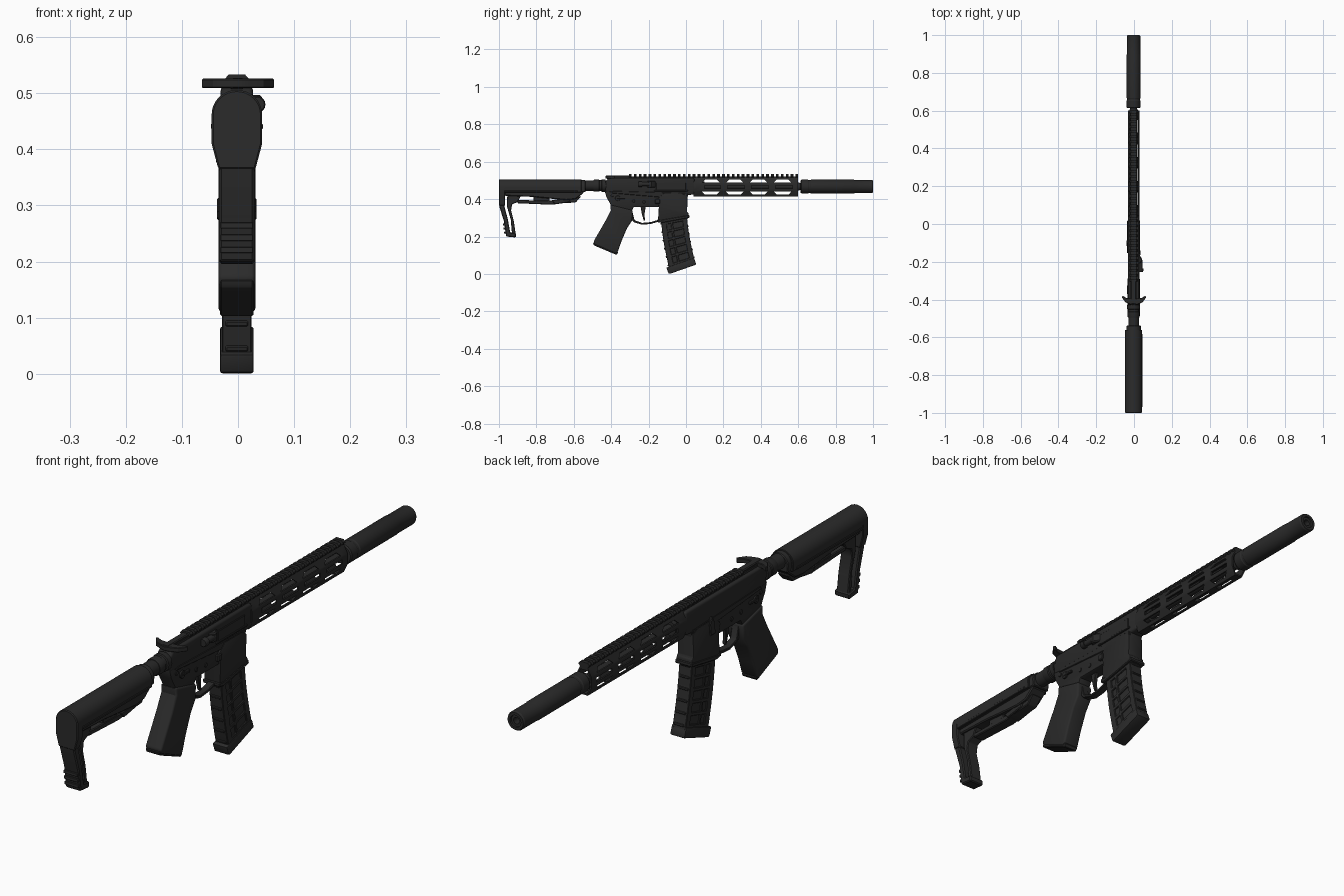
import bpy, bmesh, math
from mathutils import Vector

def material(name, v):
    m = bpy.data.materials.new(name)
    m.diffuse_color = (v, v, v, 1)
    return m

METAL = material("black_metal", 0.022)
POLY = material("black_polymer", 0.024)
ZB = 0.467          # bore height
CX = -0.002         # body sits slightly left of the handle centre

def finish(name, bm, mat, bevel=0.0, segs=1):
    bmesh.ops.recalc_face_normals(bm, faces=bm.faces)
    if bevel:
        es = [e for e in bm.edges if len(e.link_faces) == 2 and e.calc_face_angle(0) > 0.6]
        bmesh.ops.bevel(bm, geom=es, offset=bevel, segments=segs, affect='EDGES',
                        profile=0.5, clamp_overlap=True)
    me = bpy.data.meshes.new(name)
    bm.to_mesh(me)
    bm.free()
    me.materials.append(mat)
    ob = bpy.data.objects.new(name, me)
    ob.location.x = CX
    bpy.context.collection.objects.link(ob)
    return ob

def add_prism(bm, pts, a, b, axis):
    """axis x: pts are (y,z); y: pts are (x,z); z: pts are (x,y)"""
    def co(p, t):
        return {'x': (t, p[0], p[1]), 'y': (p[0], t, p[1]), 'z': (p[0], p[1], t)}[axis]
    lo = [bm.verts.new(co(p, a)) for p in pts]
    hi = [bm.verts.new(co(p, b)) for p in pts]
    bm.faces.new(lo)
    bm.faces.new(hi[::-1])
    n = len(pts)
    for i in range(n):
        j = (i + 1) % n
        bm.faces.new((lo[i], hi[i], hi[j], lo[j]))

def prism(name, pts, a, b, axis='x', mat=METAL, bevel=0.0, segs=1):
    bm = bmesh.new()
    add_prism(bm, pts, a, b, axis)
    return finish(name, bm, mat, bevel, segs)

def rect(a0, a1, b0, b1):
    return [(a0, b0), (a1, b0), (a1, b1), (a0, b1)]

def box(name, x, y, z, mat=METAL, bevel=0.0):
    return prism(name, rect(*y, *z), x[0], x[1], 'x', mat, bevel)

def lathe(name, prof, z=ZB, n=32, mat=METAL):
    """prof: (y, radius) pairs revolved around the bore direction"""
    bm = bmesh.new()
    rings = [[bm.verts.new((r * math.cos(2 * math.pi * i / n), y,
                            z + r * math.sin(2 * math.pi * i / n))) for i in range(n)]
             for y, r in prof]
    for r0, r1 in zip(rings, rings[1:]):
        for i in range(n):
            j = (i + 1) % n
            bm.faces.new((r0[i], r0[j], r1[j], r1[i]))
    bm.faces.new(rings[0])
    bm.faces.new(rings[-1])
    return finish(name, bm, mat)

def disc(name, y, z, r, x0, x1, n=16, mat=METAL):
    return prism(name, [(y + r * math.cos(2 * math.pi * i / n), z + r * math.sin(2 * math.pi * i / n))
                        for i in range(n)], x0, x1, 'x', mat, 0.001)

# suppressor, barrel
lathe("suppressor", [(0.613, 0.02), (0.613, 0.033), (0.618, 0.037), (0.652, 0.037), (0.656, 0.0345),
                     (0.664, 0.0345), (0.668, 0.037), (0.896, 0.037), (0.9, 0.0355), (0.994, 0.0355),
                     (1.0, 0.032), (1.0, 0.022), (0.994, 0.021), (0.994, 0.012), (0.93, 0.012)])
lathe("barrel", [(0.0, 0.015), (0.625, 0.015)], n=20)
lathe("muzzle_nut", [(0.59, 0.022), (0.606, 0.022), (0.606, 0.019), (0.616, 0.019)], n=20)
lathe("barrel_nut", [(0.03, 0.026), (0.10, 0.026)], n=20)

# handguard: hollow octagon cut by rows of slots
def octagon(d):
    return [(0.031 - d, 0.446), (0.031 - d, 0.484), (0.016 - d / 2, 0.514 - d), (-0.016 + d / 2, 0.514 - d),
            (-0.031 + d, 0.484), (-0.031 + d, 0.446), (-0.016 + d / 2, 0.413 + d), (0.016 - d / 2, 0.413 + d)]
bm = bmesh.new()
rings = [[bm.verts.new((x, y, z)) for x, z in octagon(d)]
         for y, d in ((0.04, 0), (0.6, 0), (0.6, 0.006), (0.04, 0.006))]
for k in range(4):
    r0, r1 = rings[k], rings[(k + 1) % 4]
    for i in range(8):
        j = (i + 1) % 8
        bm.faces.new((r0[i], r0[j], r1[j], r1[i]))
guard = finish("handguard", bm, METAL)

bm = bmesh.new()
for i in range(4):
    y = 0.085 + i * 0.128
    s = 0.016 if i % 2 else -0.016
    add_prism(bm, [(y, 0.488), (y + 0.095, 0.488), (y + 0.095 - abs(s), 0.504), (y + abs(s), 0.504)], -0.1, 0.1, 'x')
    add_prism(bm, [(y + 0.016, 0.424), (y + 0.079, 0.424), (y + 0.095, 0.441), (y, 0.441)], -0.1, 0.1, 'x')
    add_prism(bm, rect(y + 0.01, y + 0.1, 0.457, 0.473), -0.1, 0.1, 'x')
    add_prism(bm, rect(-0.008, 0.008, y + 0.01, y + 0.09), 0.38, 0.422, 'z')
cutter = finish("slot_cutter", bm, METAL)
cutter.hide_render = True
mod = guard.modifiers.new("slots", 'BOOLEAN')
mod.operation, mod.solver, mod.object = 'DIFFERENCE', 'EXACT', cutter
bpy.context.view_layer.update()
dg = bpy.context.evaluated_depsgraph_get()
cut_mesh = bpy.data.meshes.new_from_object(guard.evaluated_get(dg))
guard.modifiers.clear()
guard.data = cut_mesh
bpy.data.objects.remove(cutter)

# top rail with teeth
box("rail_base", (-0.016, 0.016), (-0.41, 0.6), (0.505, 0.52))
bm = bmesh.new()
tooth = [(-0.014, 0.514), (-0.021, 0.521), (-0.021, 0.526), (-0.015, 0.533),
         (0.015, 0.533), (0.021, 0.526), (0.021, 0.521), (0.014, 0.514)]
for i in range(35):
    y = -0.305 + i * 0.0262
    add_prism(bm, tooth, y, min(y + 0.0145, 0.6), 'y')
finish("rail_teeth", bm, METAL)

# upper receiver
prism("upper_receiver", [(-0.43, 0.437), (-0.43, 0.495), (-0.415, 0.512), (0.045, 0.512), (0.045, 0.425), (-0.01, 0.42),
                         (-0.2, 0.43)], -0.029, 0.029, 'x', METAL, 0.008, 3)
box("ejection_port_cover", (0.027, 0.032), (-0.16, 0.0), (0.447, 0.487), METAL, 0.002)
box("cover_hinge", (0.027, 0.035), (-0.17, 0.01), (0.441, 0.449), METAL, 0.002)
prism("case_deflector", [(0.02, -0.215), (0.045, -0.2), (0.045, -0.185), (0.028, -0.16), (0.02, -0.16)],
      0.462, 0.497, 'z', METAL, 0.004)
assist = lathe("forward_assist", [(-0.255, 0.013), (-0.25, 0.015), (-0.235, 0.015), (-0.235, 0.011), (-0.19, 0.011)], 0.48, 16)
assist.location.x = 0.034

# charging handle with two swept wings
box("charging_handle_bar", (-0.013, 0.013), (-0.425, -0.3), (0.508, 0.527), METAL, 0.003)
half = [(0.0, -0.43), (0.02, -0.425), (0.045, -0.415), (0.065, -0.388), (0.06, -0.38), (0.04, -0.392), (0.0, -0.395)]
wing = prism("charging_handle", half + [(-x, y) for x, y in half[-2:0:-1]], 0.509, 0.526, 'z', METAL, 0.002)
wing.location.x = 0

# lower receiver, magazine well, trigger group
prism("lower_receiver", [(-0.435, 0.445), (-0.425, 0.41), (-0.405, 0.375), (-0.395, 0.335), (-0.29, 0.335), (-0.28, 0.358),
                         (-0.14, 0.358), (0.0, 0.37), (0.015, 0.44)], -0.027, 0.027, 'x', METAL, 0.004, 2)
prism("magazine_well", [(-0.155, 0.4), (-0.145, 0.36), (-0.15, 0.282), (-0.13, 0.278), (0.015, 0.304), (0.013, 0.325),
                        (0.006, 0.33), (0.008, 0.415), (-0.02, 0.43), (-0.12, 0.43)], -0.033, 0.033, 'x', METAL, 0.005, 2)
prism("magazine_well_lip", [(-0.154, 0.277), (-0.13, 0.273), (0.019, 0.3), (0.018, 0.315), (-0.13, 0.29), (-0.154, 0.292)],
      -0.035, 0.035, 'x', METAL, 0.003)
prism("trigger_guard", [(-0.295, 0.295), (-0.28, 0.277), (-0.235, 0.263), (-0.19, 0.267), (-0.145, 0.28), (-0.145, 0.29),
                        (-0.19, 0.277), (-0.235, 0.273), (-0.275, 0.287), (-0.288, 0.34), (-0.3, 0.34)],
      -0.014, 0.014, 'x', METAL, 0.002)
prism("trigger", [(-0.243, 0.36), (-0.236, 0.32), (-0.226, 0.285), (-0.219, 0.285), (-0.222, 0.32), (-0.215, 0.36)],
      -0.007, 0.007, 'x', METAL, 0.002)
for s, side in ((1, "right"), (-1, "left")):
    disc("selector_hub_" + side, -0.365, 0.405, 0.014, s * 0.02, s * 0.033)
    prism("selector_lever_" + side, rect(-0.37, -0.325, 0.4, 0.41), s * 0.025, s * 0.035, 'x', METAL, 0.002)
    for y, z in ((-0.28, 0.39), (-0.225, 0.385), (-0.395, 0.42), (0.0, 0.425)):
        disc("pin_" + side, y, z, 0.008, s * 0.02, s * 0.03, 12)
    prism("receiver_step_" + side, [(-0.4, 0.432), (-0.14, 0.41), (0.005, 0.41), (0.005, 0.432), (-0.39, 0.444)],
          s * 0.02, s * 0.0305, 'x', METAL, 0.002)
box("magazine_release", (0.02, 0.037), (-0.165, -0.14), (0.375, 0.4), METAL, 0.003)
prism("bolt_catch", [(-0.12, 0.375), (-0.09, 0.375), (-0.085, 0.42), (-0.1, 0.445), (-0.115, 0.42)],
      -0.037, -0.02, 'x', METAL, 0.003)

# pistol grip
prism("pistol_grip", [(-0.405, 0.37), (-0.402, 0.34), (-0.43, 0.285), (-0.495, 0.172), (-0.489, 0.158), (-0.375, 0.108),
                      (-0.364, 0.12), (-0.345, 0.175), (-0.315, 0.245), (-0.288, 0.285), (-0.285, 0.34)],
      -0.033, 0.033, 'x', POLY, 0.012, 3)
prism("grip_cap", [(-0.497, 0.168), (-0.493, 0.153), (-0.372, 0.102), (-0.362, 0.115)], -0.03, 0.03, 'x', POLY, 0.003)

# magazine: slanted core, raised edge strips and cross ribs
def mag(u, t):
    bend = 0.006 * math.sin(math.pi * t)
    back = Vector((-0.135, 0.30)).lerp(Vector((-0.09, 0.03)), t)
    front = Vector((0.003, 0.325)).lerp(Vector((0.046, 0.075)), t)
    p = back.lerp(front, u)
    return (p.x - bend, p.y)

def mag_strip(u0, u1, t0, t1, n=6):
    ts = [t0 + (t1 - t0) * i / n for i in range(n + 1)]
    return [mag(u0, t) for t in ts] + [mag(u1, t) for t in ts[::-1]]

prism("magazine_core", mag_strip(0.02, 0.98, -0.2, 1), -0.022, 0.022, 'x', POLY, 0.003)
for i, (u0, u1) in enumerate(((0, 0.2), (0.36, 0.44), (0.82, 1))):
    prism("magazine_strip", mag_strip(u0, u1, 0, 1), -0.0265, 0.0265, 'x', POLY, 0.002)
for i in range(6):
    t = 0.1 + i * 0.165
    prism("magazine_rib", mag_strip(0.1, 0.9, t, t + 0.05, 1), -0.0265, 0.0265, 'x', POLY, 0.002)
    prism("magazine_grip_ridge", mag_strip(-0.03, 1.025, t, t + 0.035, 1), -0.02, 0.02, 'x', POLY, 0.002)
prism("magazine_base", [(-0.105, 0.034), (-0.093, 0.002), (-0.085, 0.001), (0.055, 0.05), (0.05, 0.066), (0.042, 0.085)],
      -0.03, 0.03, 'x', POLY, 0.004, 2)

# buffer tube
lathe("buffer_tube", [(-0.9, 0.028), (-0.42, 0.028)], 0.472, 24)
lathe("castle_nut", [(-0.495, 0.03), (-0.49, 0.032), (-0.465, 0.032), (-0.462, 0.029), (-0.452, 0.029),
                     (-0.45, 0.034), (-0.43, 0.034)], 0.472, 24)

# stock: round-topped shell, butt plate, lower beam
arc = [(0.045 * math.cos(math.pi * i / 16), 0.462 + 0.044 * math.sin(math.pi * i / 16)) for i in range(17)]
prism("stock_shell", arc + [(-0.043, 0.435), (0.043, 0.435)], -0.995, -0.56, 'y', POLY, 0.002)
prism("butt_plate", arc + [(-0.045, 0.41), (-0.033, 0.365), (0.033, 0.365), (0.045, 0.41)], -1.0, -0.968, 'y', POLY, 0.003)
prism("stock_collar", [(x * 0.85, 0.47 + (z - 0.47) * 0.9) for x, z in arc] + [(-0.036, 0.437), (0.036, 0.437)],
      -0.565, -0.538, 'y', POLY, 0.003)
prism("stock_beam", [(-0.97, 0.44), (-0.97, 0.418), (-0.82, 0.412), (-0.72, 0.402), (-0.64, 0.395), (-0.59, 0.4),
                     (-0.545, 0.435), (-0.55, 0.45)], -0.033, 0.033, 'x', POLY, 0.004)
prism("stock_lower_bar", [(-0.9, 0.395), (-0.9, 0.378), (-0.72, 0.37), (-0.66, 0.378), (-0.59, 0.382), (-0.56, 0.415),
                          (-0.6, 0.415), (-0.65, 0.398), (-0.72, 0.392)], -0.022, 0.022, 'x', POLY, 0.003)
box("stock_link", (-0.02, 0.02), (-0.815, -0.73), (0.38, 0.42), POLY, 0.003)
prism("adjust_lever", [(-0.72, 0.395), (-0.7, 0.372), (-0.62, 0.385), (-0.62, 0.405)], -0.027, 0.027, 'x', POLY, 0.003)
for s, side in ((1, "right"), (-1, "left")):
    prism("stock_side_rib_" + side, rect(-0.97, -0.58, 0.436, 0.446), s * 0.03, s * 0.0465, 'x', POLY, 0.002)

# butt leg: outer strip, inner strip, grip ridges
prism("butt_outer", [(-0.998, 0.44), (-0.998, 0.36), (-0.973, 0.28), (-0.962, 0.2), (-0.91, 0.195), (-0.908, 0.217),
                     (-0.94, 0.222), (-0.952, 0.29), (-0.973, 0.37), (-0.968, 0.44)], -0.031, 0.031, 'x', POLY, 0.004)
prism("butt_inner", [(-0.955, 0.44), (-0.957, 0.36), (-0.937, 0.29), (-0.93, 0.21), (-0.91, 0.21), (-0.92, 0.28),
                     (-0.935, 0.34), (-0.93, 0.372), (-0.9, 0.385), (-0.87, 0.44)], -0.024, 0.024, 'x', POLY, 0.003)
for i in range(4):
    z = 0.385 + i * 0.017
    box("butt_ridge", (-0.034, 0.034), (-1.0, -0.985), (z, z + 0.01), POLY, 0.001)
for i in range(3):
    z = 0.215 + i * 0.022
    box("butt_toe_ridge", (-0.029, 0.029), (-0.972 - i * 0.003, -0.955), (z, z + 0.011), POLY, 0.001)

# smooth shading with sharp edges kept
for o in bpy.context.scene.objects:
    o.select_set(o.type == 'MESH')
bpy.context.view_layer.objects.active = guard
bpy.ops.object.shade_smooth_by_angle(angle=math.radians(30))
